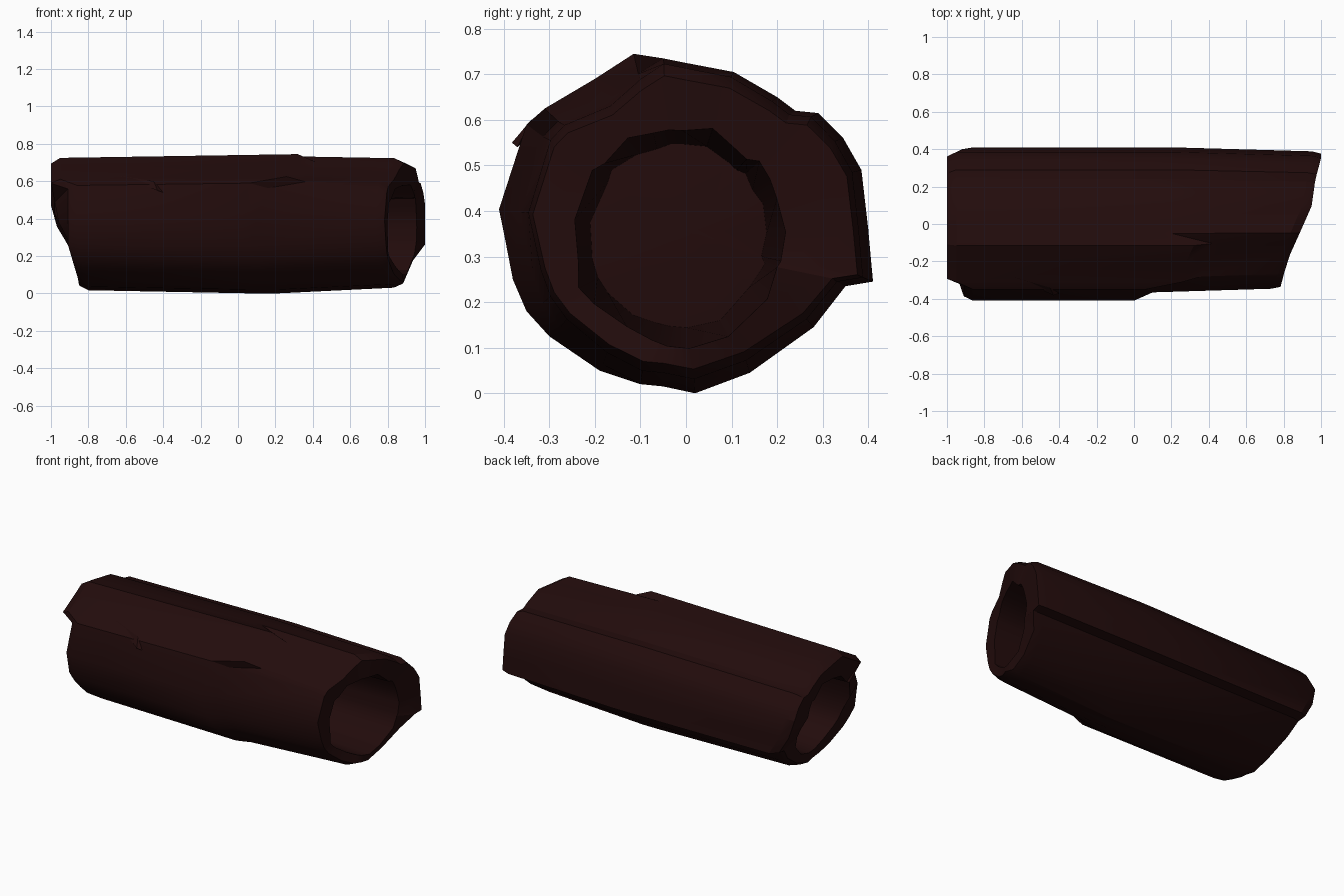
import bpy
import bmesh
import math
import random

random.seed(4)
cube = bpy.data.objects.get("Cube")
if cube:
    bpy.data.objects.remove(cube, do_unlink=True)

bark = bpy.data.materials.new("dark red brown bark")
bark.use_nodes = True
colour = (0.016, 0.0035, 0.0035, 1)
bark.diffuse_color = colour
bark.node_tree.nodes["Principled BSDF"].inputs["Base Color"].default_value = colour

# Bark outline around the trunk as (y, z)
OUTLINE = [(-.05, .735), (0, .725), (.105, .705), (.2, .65), (.24, .62), (.29, .615),
           (.345, .56), (.385, .49), (.4, .36), (.41, .245), (.35, .235), (.28, .145),
           (.14, .045), (.02, 0), (-.05, .015), (-.1, .02), (-.19, .05), (-.3, .125),
           (-.35, .18), (-.38, .25), (-.41, .405), (-.35, .59), (-.31, .625), (-.2, .69),
           (-.115, .745)]
# Where bark is stripped away: outline index -> (start along trunk, depth)
STRIPPED = {24: (.32, .045), 23: (.28, .055), 22: (.26, .04), 21: (.06, .045), 20: (0, .045),
            19: (.06, .045), 18: (.09, .04), 17: (.12, .03), 16: (.12, .015)}
CY, CZ = -.02, .345
COUNT = len(OUTLINE)


def interpolate(table, value):
    """Piecewise linear lookup."""
    if value <= table[0][0]:
        return table[0][1]
    for (a, fa), (b, fb) in zip(table, table[1:]):
        if value <= b:
            return fa + (fb - fa) * (value - a) / (b - a)
    return table[-1][1]


def right_end(y, z):
    """Broken end, slanting forward towards the back."""
    x = interpolate([(-.36, .78), (-.2, .82), (-.04, .89), (.1, .95), (.25, .97), (.36, 1)], y)
    return min(x, .95 - (.2 - z) * .4) if z < .235 else x


def left_end(y, z):
    """Broken end with the lower and front bark set back."""
    if y < -.31:
        return -.91 + max(0, .25 - z) * .28
    return interpolate([(.02, -.85), (.25, -.91), (.42, -1)], z)


def scaled(y, z, sy, sz):
    return CY + (y - CY) * sy, CZ + (z - CZ) * sz


def inset(y, z, depth):
    """Move a point towards the trunk axis."""
    r = math.hypot(y - CY, z - CZ)
    return scaled(y, z, 1 - depth / r, 1 - depth / r)


def hollow(y, z, size, wobble):
    """Point on the hollow's wall, in the direction of an outline point."""
    a = math.atan2(z - CZ, y - CY)
    r = size * (1 + random.uniform(-wobble, wobble))
    return CY + .23 * r * math.cos(a), CZ + .24 * r * math.sin(a)


# Rings from the left hollow's floor, over the bark, to the right hollow's floor
rings = [[] for _ in range(10)]
for i, (y, z) in enumerate(OUTLINE):
    start, depth = STRIPPED.get(i, (.1, 0))
    ly, lz = scaled(y, z, 1, .95)
    ry, rz = inset(*scaled(y, z, .95, .97 if z > CZ else .91), depth)
    lx, rx = left_end(y, z), right_end(ry, rz)
    hy, hz = hollow(y, z, 1, .05)
    my, mz = inset(y, z, depth)
    path = [(-.2, *hollow(y, z, .85, .04)),
            (left_end(hy, hz) + .02, hy, hz),
            (lx, *scaled(ly, lz, .94, .92)),
            (lx + .05, ly, lz),
            (start, y, z),
            (start + .1, my, mz),
            (rx - .05, ry, rz),
            (rx, *scaled(ry, rz, .97, .93)),
            (right_end(hy, hz) - .01, hy, hz),
            (-.1, *hollow(y, z, .85, .04))]
    for ring, point in zip(rings, path):
        ring.append(point)

bm = bmesh.new()
loops = [[bm.verts.new(p) for p in ring] for ring in rings]
for a, b in zip(loops, loops[1:]):
    for i in range(COUNT):
        j = (i + 1) % COUNT
        bm.faces.new((a[i], b[i], b[j], a[j]))

# Uneven floors closing both hollows
for loop, x in ((loops[0], -.22), (loops[-1], -.08)):
    centre = bm.verts.new((x, 0, .36))
    for i in range(COUNT):
        bm.faces.new((loop[i], loop[(i + 1) % COUNT], centre))
bmesh.ops.recalc_face_normals(bm, faces=bm.faces)


def finish(bm, name):
    mesh = bpy.data.meshes.new(name)
    bm.to_mesh(mesh)
    bm.free()
    mesh.materials.append(bark)
    obj = bpy.data.objects.new(name, mesh)
    bpy.context.collection.objects.link(obj)
    bpy.ops.object.select_all(action="DESELECT")
    obj.select_set(True)
    bpy.context.view_layer.objects.active = obj
    bpy.ops.object.shade_smooth_by_angle(angle=math.radians(28))


finish(bm, "hollow_log")

# Torn sliver of bark on the front
sliver = bmesh.new()
corners = [sliver.verts.new(p) for p in ((-.64, -.285, .63), (-.4, -.37, .54),
                                         (-.45, -.34, .6), (-.43, -.382, .55))]
for a, b, c in ((0, 1, 3), (1, 2, 3), (2, 0, 3), (0, 2, 1)):
    sliver.faces.new((corners[a], corners[b], corners[c]))
bmesh.ops.recalc_face_normals(sliver, faces=sliver.faces)
finish(sliver, "front_splinter")
